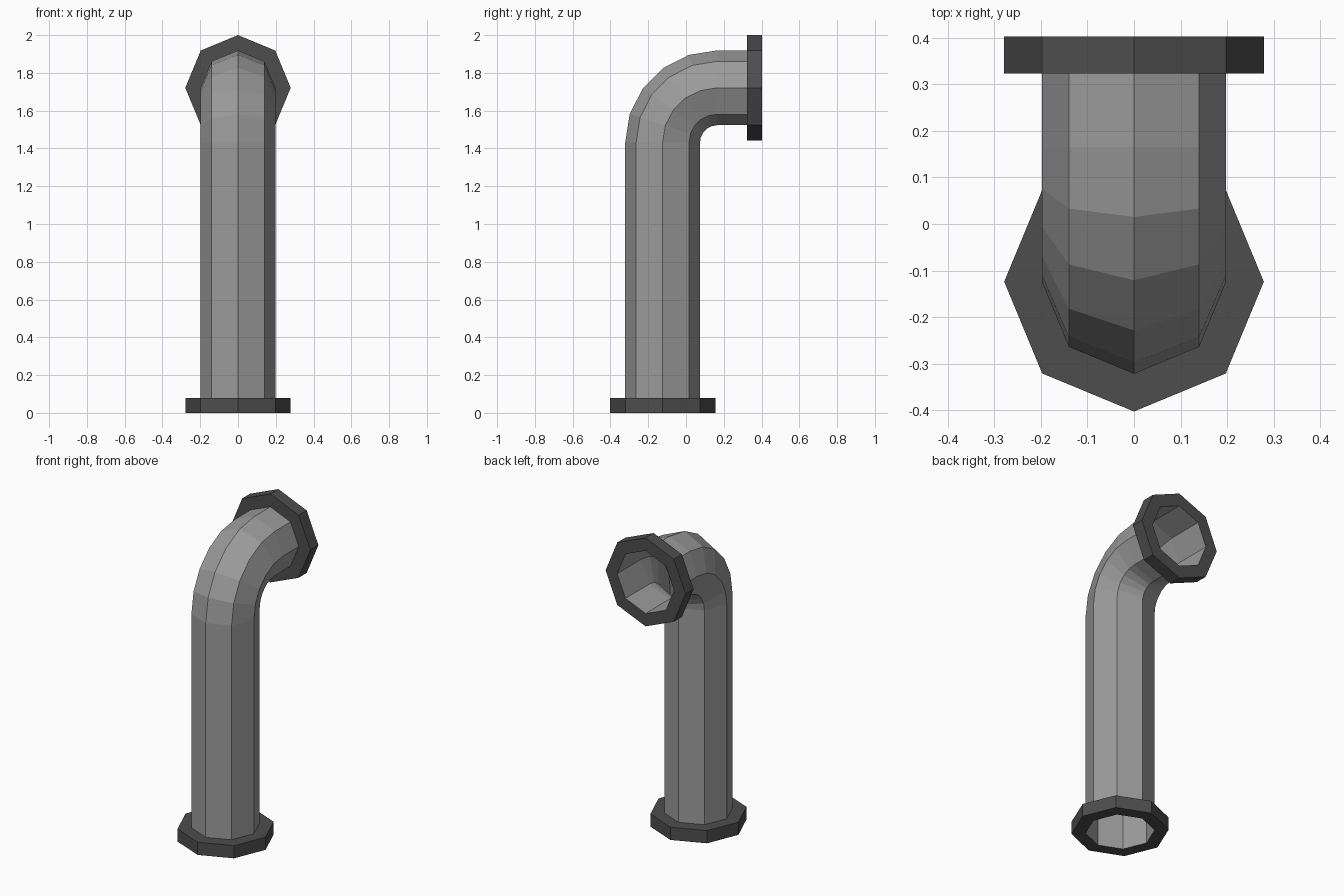
import bpy, bmesh, math
from mathutils import Vector

if "Cube" in bpy.data.objects:
    bpy.data.objects.remove(bpy.data.objects["Cube"])

SIDES, R_PIPE, R_FLANGE, THICK = 8, 0.198, 0.279, 0.08
Y0, Z1, HALF = -0.124, 1.721, 0.403      # riser axis y, outlet axis z, outlet end y
BEND = 0.29                              # bend centreline radius


def material(name, v):
    m = bpy.data.materials.new(name)
    m.diffuse_color = (v, v, v, 1)
    m.use_nodes = True
    m.node_tree.nodes["Principled BSDF"].inputs["Base Color"].default_value = m.diffuse_color
    return m


def loft(name, rings, mat, closed=False):
    """Skin octagonal rings given as (y, z, bend angle, radius)."""
    bm = bmesh.new()
    loops = []
    for y, z, a, r in rings:
        u = Vector((0, math.cos(a), -math.sin(a)))
        loops.append([bm.verts.new(Vector((0, y, z))
                      + Vector((r * math.cos(t), 0, 0)) + u * (r * math.sin(t)))
                      for t in (2 * math.pi * i / SIDES for i in range(SIDES))])
    pairs = list(zip(loops, loops[1:]))
    if closed:
        pairs.append((loops[-1], loops[0]))
    for a, b in pairs:
        for i in range(SIDES):
            j = (i + 1) % SIDES
            bm.faces.new((a[i], a[j], b[j], b[i]))
    me = bpy.data.meshes.new(name)
    bm.to_mesh(me)
    bm.free()
    me.materials.append(mat)
    ob = bpy.data.objects.new(name, me)
    bpy.context.collection.objects.link(ob)


pipe_grey = material("pipe grey", 0.33)
flange_grey = material("flange dark grey", 0.075)

# Pipe: open riser, five-segment elbow, short outlet
path = [(Y0, 0, 0, R_PIPE)]
for k in range(6):
    a = math.radians(18 * k)
    path.append((Y0 + BEND * (1 - math.cos(a)), Z1 - BEND + BEND * math.sin(a), a, R_PIPE))
path.append((HALF, Z1, math.pi / 2, R_PIPE))
loft("pipe", path, pipe_grey)

# Flanges: collars around the pipe; the pipe itself lines the hole
profile = [(0, R_PIPE), (0, R_FLANGE), (THICK, R_FLANGE), (THICK, R_PIPE)]
loft("base_flange", [(Y0, h, 0, r) for h, r in profile], flange_grey)
loft("outlet_flange", [(HALF - THICK + h, Z1, math.pi / 2, r) for h, r in profile], flange_grey)
